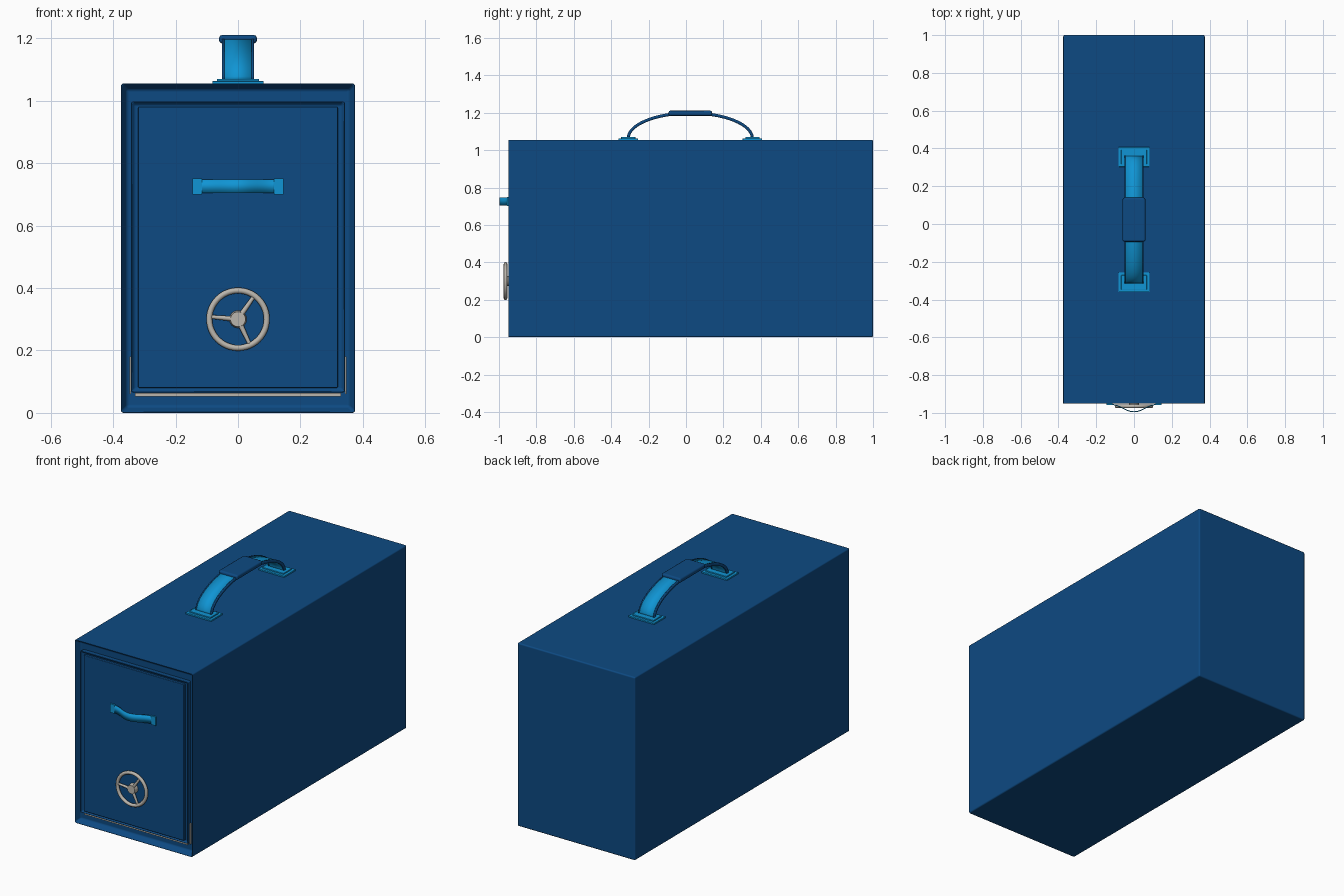
import bpy, bmesh, math
from mathutils import Matrix, Vector

cube = bpy.data.objects.get("Cube")
if cube:
    bpy.data.objects.remove(cube, do_unlink=True)


def material(name, rgb):
    m = bpy.data.materials.new(name)
    m.use_nodes = True
    m.diffuse_color = (*rgb, 1)
    m.node_tree.nodes["Principled BSDF"].inputs["Base Color"].default_value = (*rgb, 1)
    return m


NAVY = material("deep blue paint", (0.004, 0.068, 0.225))
CYAN = material("bright blue trim", (0.005, 0.30, 0.66))
STEEL = material("pale grey metal", (0.50, 0.47, 0.42))


def finish(name, bm, mat, bevel=0, segments=2):
    bmesh.ops.recalc_face_normals(bm, faces=bm.faces)
    mesh = bpy.data.meshes.new(name)
    bm.to_mesh(mesh)
    bm.free()
    mesh.materials.append(mat)
    ob = bpy.data.objects.new(name, mesh)
    bpy.context.collection.objects.link(ob)
    if bevel:
        mesh.shade_smooth()
        mod = ob.modifiers.new("rounded edges", 'BEVEL')
        mod.width, mod.segments = bevel, segments
        mod.limit_method = 'ANGLE'
        mod.harden_normals = True
    return ob


def smooth(ob, angle=40):
    bpy.ops.object.select_all(action='DESELECT')
    ob.select_set(True)
    bpy.context.view_layer.objects.active = ob
    bpy.ops.object.shade_smooth_by_angle(angle=math.radians(angle))


def box_mesh(lo, hi):
    lo, hi = Vector(lo), Vector(hi)
    bm = bmesh.new()
    bmesh.ops.create_cube(bm, size=1, matrix=Matrix.Translation((lo + hi) / 2)
                          @ Matrix.Diagonal((*(hi - lo), 1)))
    return bm


def sink_front(bm, border, depth):
    """Inset the front face and push it back."""
    bm.faces.ensure_lookup_table()
    face = min(bm.faces, key=lambda f: f.calc_center_median().y)
    bmesh.ops.inset_region(bm, faces=[face], thickness=border)
    for v in face.verts:
        v.co.y += depth


def box(name, lo, hi, mat, bevel=0):
    return finish(name, box_mesh(lo, hi), mat, bevel)


def ribbon(name, rows, thickness, mat):
    """Band through pairs of opposite edge points."""
    bm = bmesh.new()
    pairs = [[bm.verts.new(p) for p in row] for row in rows]
    for (a, b), (c, d) in zip(pairs, pairs[1:]):
        bm.faces.new((a, b, d, c))
    ob = finish(name, bm, mat)
    smooth(ob)
    mod = ob.modifiers.new("thickness", 'SOLIDIFY')
    mod.thickness, mod.offset = thickness, 0
    return ob


FRONT = -0.955

# Case with a recessed front
bm = box_mesh((-0.375, FRONT, 0), (0.375, 1, 1.055))
sink_front(bm, 0.027, 0.035)
finish("case", bm, NAVY, 0.008, 3)

# Door: raised bead around a flat panel
bm = box_mesh((-0.342, FRONT + 0.008, 0.066), (0.342, -0.915, 0.997))
sink_front(bm, 0.016, 0.012)
finish("door_bead", bm, NAVY, 0.005)
box("door_panel", (-0.32, FRONT + 0.006, 0.08), (0.32, -0.925, 0.98), NAVY, 0.004)

# Metal seal showing below and beside the door
box("seal_bottom", (-0.33, -0.932, 0.053), (0.33, -0.918, 0.063), STEEL)
for side, x in (("left", 0.345), ("right", -0.345)):
    box("seal_" + side, (x - 0.002, -0.932, 0.06), (x + 0.002, -0.918, 0.18), STEEL)

# Bowed door pull with end tabs
rows = []
for i in range(25):
    x = -0.122 + 0.244 * i / 24
    y = FRONT - 0.039 * (0.5 + 0.5 * math.cos(math.pi * x / 0.122))
    rows.append(((x, y, 0.704), (x, y, 0.748)))
ribbon("door_pull", rows, 0.005, CYAN)
for side, s in (("left", 1), ("right", -1)):
    xs = sorted((s * 0.115, s * 0.146))
    box("pull_tab_" + side, (xs[0], FRONT - 0.003, 0.7), (xs[1], FRONT + 0.008, 0.75), CYAN)

# Handwheel: ring, hub and three tapered spokes
CENTRE = Vector((0, FRONT - 0.01, 0.3))
bpy.ops.mesh.primitive_torus_add(major_radius=0.092, minor_radius=0.0095, major_segments=48,
                                 minor_segments=12, location=CENTRE, rotation=(math.pi / 2, 0, 0))
ring = bpy.context.object
ring.name = "wheel_ring"
ring.data.materials.append(STEEL)
smooth(ring)


def rod(name, start, end, r1, r2, mat, sides=12):
    start, end = Vector(start), Vector(end)
    axis = end - start
    bm = bmesh.new()
    bmesh.ops.create_cone(bm, cap_ends=True, segments=sides, radius1=r1, radius2=r2,
                          depth=axis.length, matrix=Matrix.Translation((start + end) / 2)
                          @ axis.to_track_quat('Z', 'Y').to_matrix().to_4x4())
    smooth(finish(name, bm, mat))


rod("wheel_hub", CENTRE + Vector((0, 0.016, 0)), CENTRE - Vector((0, 0.009, 0)),
    0.028, 0.024, STEEL, 24)
for i, angle in enumerate((55, 175, 295)):
    a = math.radians(angle)
    rod(f"wheel_spoke_{i + 1}", CENTRE,
        CENTRE + Vector((math.cos(a), 0, math.sin(a))) * 0.09, 0.009, 0.006, STEEL)

# Carrying handle: arched strap with dark edges
MID, TOP = 0.023, 1.055


def arch(x0, x1):
    rows = []
    for i in range(33):
        a = math.pi * i / 32
        y, z = MID - 0.332 * math.cos(a), TOP + 0.008 + 0.135 * math.sin(a)
        rows.append(((x0, y, z), (x1, y, z)))
    return rows


ribbon("handle_strap", arch(-0.044, 0.044), 0.012, CYAN)
for side, s in (("left", 1), ("right", -1)):
    ribbon("strap_edge_" + side, arch(s * 0.044, s * 0.051), 0.016, NAVY)

# Padded grip
box("handle_grip", (-0.061, MID - 0.117, 1.183), (0.061, MID + 0.117, 1.211), NAVY, 0.011)

# Stepped mounting feet
for end, y in (("front", MID - 0.332), ("back", MID + 0.332)):
    box(f"handle_foot_{end}", (-0.082, y - 0.052, TOP - 0.005),
        (0.082, y + 0.052, TOP + 0.008), CYAN, 0.002)
    box(f"handle_foot_step_{end}", (-0.068, y - 0.038, TOP),
        (0.068, y + 0.038, TOP + 0.015), CYAN, 0.002)
